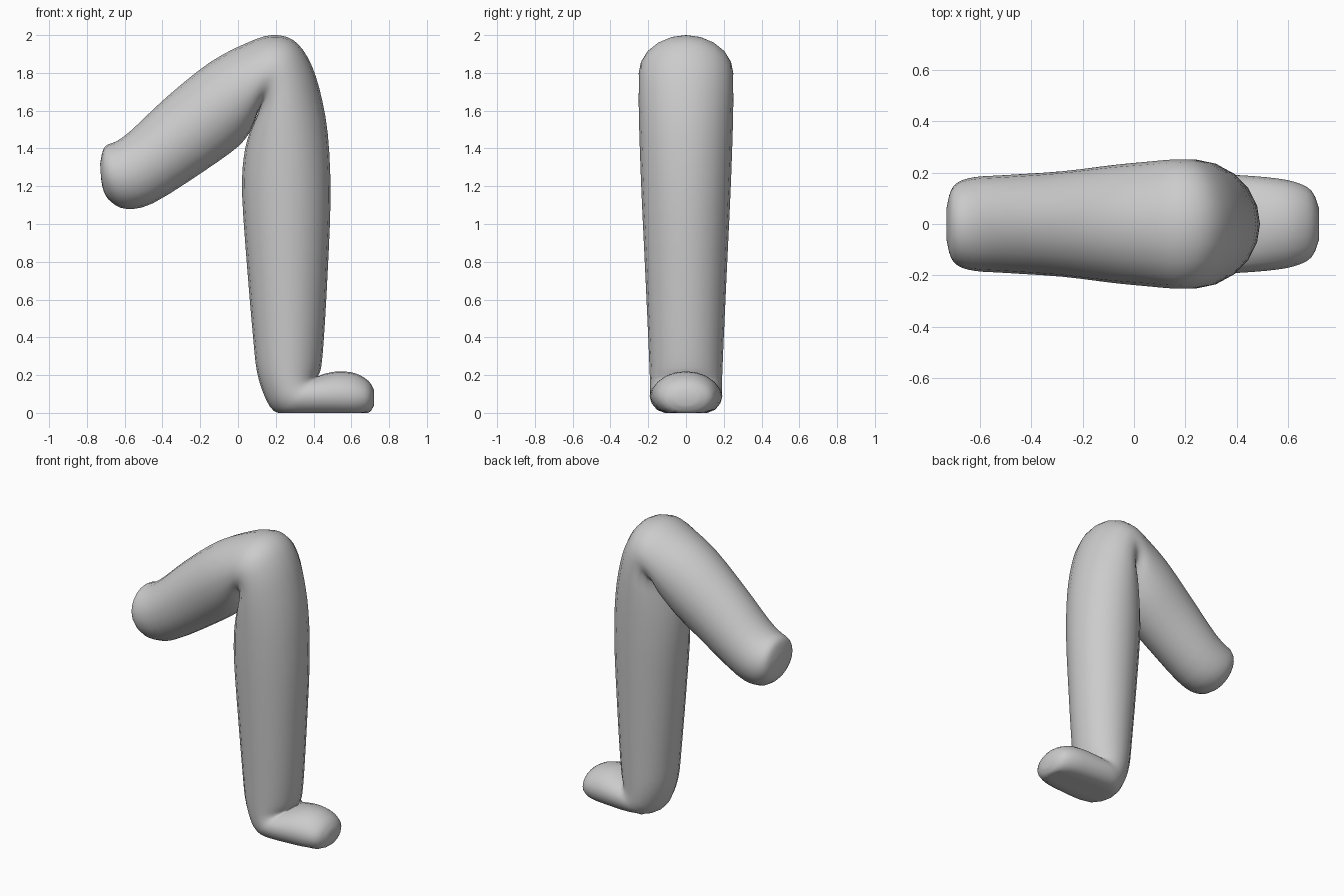
import bpy
import bmesh
import math
from mathutils import Vector

SIDES = 20
STEPS = 3

default = bpy.data.objects.get("Cube")
if default:
    bpy.data.objects.remove(default, do_unlink=True)


def make_material(name, colour):
    material = bpy.data.materials.new(name)
    material.use_nodes = True
    material.diffuse_color = colour
    material.node_tree.nodes["Principled BSDF"].inputs["Base Color"].default_value = colour
    return material


def spline(before, start, end, after, t):
    """Catmull-Rom blend of four cross-section keys."""
    return [
        0.5 * (2 * b + (c - a) * t + (2 * a - 5 * b + 4 * c - d) * t ** 2
               + (3 * b - a - 3 * c + d) * t ** 3)
        for a, b, c, d in zip(before, start, end, after)
    ]


def refine(keys):
    sections = []
    for i in range(len(keys) - 1):
        before, after = keys[max(i - 1, 0)], keys[min(i + 2, len(keys) - 1)]
        for step in range(STEPS):
            sections.append(spline(before, keys[i], keys[i + 1], after, step / STEPS))
    return sections + [keys[-1]]


def add_ring(bm, section):
    """Ellipse between an outer and an inner profile point, flattened on the ground."""
    outer_x, outer_z, inner_x, inner_z, half_width = section
    outer, inner = Vector((outer_x, 0, outer_z)), Vector((inner_x, 0, inner_z))
    middle, reach = (outer + inner) / 2, (outer - inner) / 2
    ring = []
    for i in range(SIDES):
        angle = math.tau * i / SIDES
        point = middle + reach * math.cos(angle)
        point.y = half_width * math.sin(angle)
        point.z = max(point.z, 0)
        ring.append(bm.verts.new(point))
    return ring


def loft(name, keys, material):
    bm = bmesh.new()
    rings = [add_ring(bm, section) for section in refine(keys)]
    for lower, upper in zip(rings, rings[1:]):
        for i in range(SIDES):
            j = (i + 1) % SIDES
            bm.faces.new((lower[i], lower[j], upper[j], upper[i]))
    bm.faces.new(rings[0])
    bm.faces.new(rings[-1])
    bmesh.ops.recalc_face_normals(bm, faces=bm.faces)
    mesh = bpy.data.meshes.new(name)
    bm.to_mesh(mesh)
    bm.free()
    mesh.materials.append(material)
    part = bpy.data.objects.new(name, mesh)
    bpy.context.collection.objects.link(part)
    bpy.ops.object.select_all(action="DESELECT")
    part.select_set(True)
    bpy.context.view_layer.objects.active = part
    bpy.ops.object.shade_smooth_by_angle(angle=math.radians(60))
    return part


# Cross-sections: outer x, outer z, inner x, inner z, half width
thigh = [
    (-.73, 1.32, -.725, 1.24, .07),
    (-.715, 1.39, -.71, 1.17, .13),
    (-.69, 1.42, -.67, 1.115, .165),
    (-.64, 1.44, -.59, 1.08, .183),
    (-.56, 1.5, -.45, 1.11, .19),
    (-.38, 1.67, -.18, 1.28, .205),
    (-.15, 1.855, 0, 1.41, .23),
]
knee = [
    (.05, 1.96, .07, 1.5, .243),
    (.18, 2, .1, 1.58, .25),
    (.29, 1.975, .11, 1.6, .25),
    (.37, 1.88, .095, 1.56, .25),
    (.43, 1.72, .06, 1.48, .25),
]
shin = [
    (.475, 1.48, .03, 1.35, .245),
    (.49, 1.15, .022, 1.15, .235),
    (.475, .75, .05, .75, .216),
    (.455, .4, .08, .4, .2),
    (.44, .24, .1, .22, .193),
]
foot = [
    (.425, .2, .14, .09, .19),
    (.43, .195, .19, .01, .19),
    (.45, .205, .28, -.03, .192),
    (.53, .22, .5, -.035, .182),
    (.62, .21, .62, -.03, .165),
    (.69, .17, .69, -.005, .13),
    (.72, .12, .72, .04, .06),
]

grey = make_material("plain grey", (.6, .6, .6, 1))

# One continuous skin from the thigh end to the toe
loft("bent_leg", thigh + knee + shin + foot, grey)
